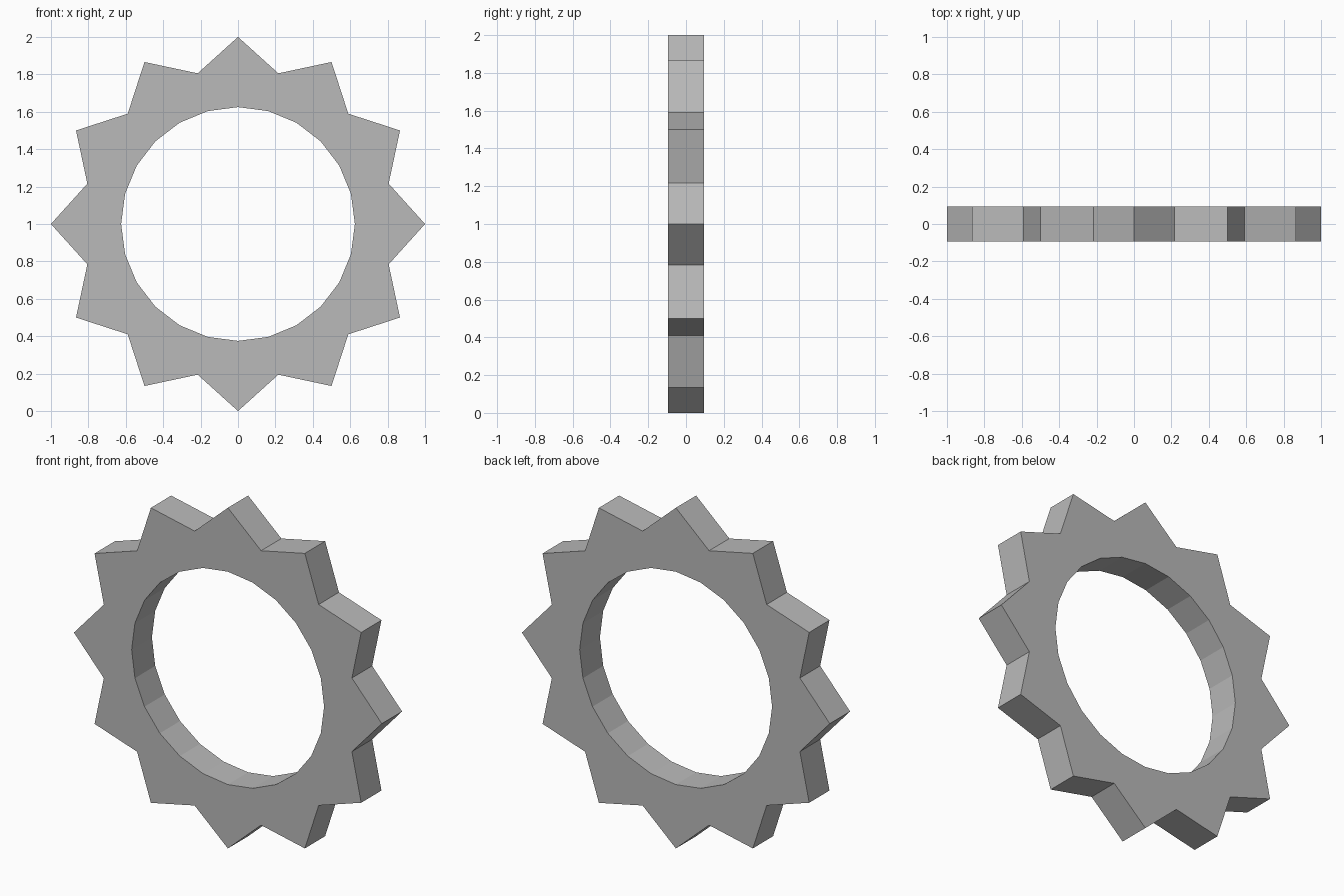
import bpy, bmesh
from math import sin, cos, pi

if "Cube" in bpy.data.objects:
    bpy.data.objects.remove(bpy.data.objects["Cube"])

TEETH = 12
TIP, VALLEY, BORE = 1.0, 0.834, 0.625
HALF = 0.094
STEPS = TEETH * 2

bm = bmesh.new()


def ring(radii, y):
    """Closed loop of vertices in the XZ plane, cycling through radii."""
    verts = []
    for i in range(STEPS):
        a = 2 * pi * i / STEPS
        r = radii[i % len(radii)]
        verts.append(bm.verts.new((r * cos(a), y, 1 + r * sin(a))))
    return verts


# Cross-section loops: outer front, outer back, bore back, bore front
loops = [ring((TIP, VALLEY), -HALF), ring((TIP, VALLEY), HALF),
         ring((BORE,), HALF), ring((BORE,), -HALF)]

# Bridge each loop to the next to close the ring
for k in range(4):
    a, b = loops[k], loops[(k + 1) % 4]
    for i in range(STEPS):
        j = (i + 1) % STEPS
        bm.faces.new((a[i], a[j], b[j], b[i]))
bmesh.ops.recalc_face_normals(bm, faces=bm.faces)

mesh = bpy.data.meshes.new("toothed_ring")
bm.to_mesh(mesh)
bm.free()

# Darker grey metal
mat = bpy.data.materials.new("dark_grey")
mat.diffuse_color = (0.49, 0.49, 0.49, 1)
mat.use_nodes = True
mat.node_tree.nodes["Principled BSDF"].inputs["Base Color"].default_value = mat.diffuse_color
mesh.materials.append(mat)
bpy.context.collection.objects.link(bpy.data.objects.new("toothed_ring", mesh))
